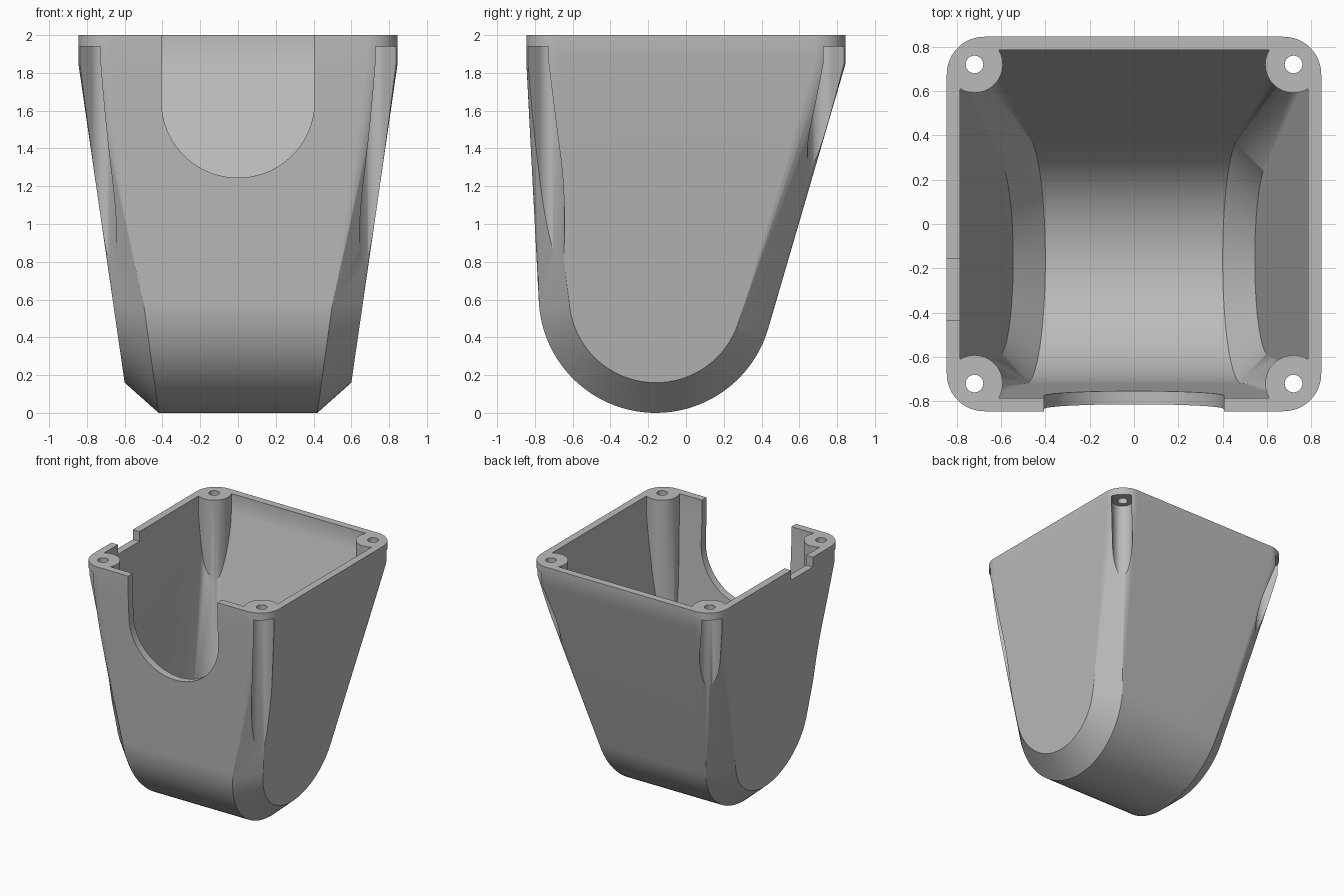
import bpy, bmesh, math
from mathutils import Vector, Matrix

cube = bpy.data.objects.get("Cube")
if cube:
    bpy.data.objects.remove(cube, do_unlink=True)

grey = bpy.data.materials.new("grey_plastic")
grey.use_nodes = True
COLOUR = (0.5, 0.5, 0.5, 1)
grey.diffuse_color = COLOUR
grey.node_tree.nodes["Principled BSDF"].inputs["Base Color"].default_value = COLOUR

CORNERS = [(sx, sy) for sx in (-1, 1) for sy in (-1, 1)]
POST = 0.72                      # screw post position in x and y
ARC_Y, ARC_Z = -0.16, 0.62       # centre of the rounded belly


def finish(bm, name):
    bmesh.ops.recalc_face_normals(bm, faces=bm.faces)
    mesh = bpy.data.meshes.new(name)
    bm.to_mesh(mesh)
    bm.free()
    mesh.materials.append(grey)
    obj = bpy.data.objects.new(name, mesh)
    bpy.context.collection.objects.link(obj)
    return obj


def tub(name, half, corner, belly, side, floor_x, side_x, top):
    """Convex tub: rounded square rim drawn down to a chamfered round belly."""
    pts = []
    for z in (1.85, top):
        for sx, sy in CORNERS:
            for i in range(13):
                a = math.radians(90 * i / 12)
                pts.append((sx * (half - corner + corner * math.cos(a)),
                            sy * (half - corner + corner * math.sin(a)), z))
    rim = half - corner
    # belly edge, then side face edge
    for r, x_low, x_high in ((belly, floor_x, rim), (side, side_x, half)):
        z_low = ARC_Z - r
        for i in range(45):
            a = math.radians(183 - 167 * i / 44 + 0)
            a = math.radians(183 + (344 - 183) * i / 44)
            y, z = ARC_Y + r * math.cos(a), ARC_Z + r * math.sin(a)
            x = x_low + (x_high - x_low) * (z - z_low) / (1.85 - z_low)
            pts += [(x, y, z), (-x, y, z)]
    bm = bmesh.new()
    for p in pts:
        bm.verts.new(p)
    hull = bmesh.ops.convex_hull(bm, input=bm.verts)
    unused = [v for v in bm.verts if not v.link_faces]
    bmesh.ops.delete(bm, geom=unused, context='VERTS')
    bmesh.ops.dissolve_limit(bm, angle_limit=0.008, verts=bm.verts, edges=bm.edges)
    bmesh.ops.triangulate(bm, faces=bm.faces)
    return finish(bm, name)


def prism(name, outline, depth, matrix):
    """Extrude a flat outline along its local z."""
    bm = bmesh.new()
    face = bm.faces.new([bm.verts.new((x, y, 0)) for x, y in outline])
    ext = bmesh.ops.extrude_face_region(bm, geom=[face])
    moved = [v for v in ext["geom"] if isinstance(v, bmesh.types.BMVert)]
    bmesh.ops.translate(bm, verts=moved, vec=(0, 0, depth))
    bmesh.ops.transform(bm, matrix=matrix, verts=bm.verts)
    return finish(bm, name)


def arc(r, start, end, n):
    steps = [math.radians(start + (end - start) * i / n) for i in range(n + 1)]
    return [(r * math.cos(a), r * math.sin(a)) for a in steps]


def subtract(target, cutters):
    for c in cutters:
        mod = target.modifiers.new("cut", 'BOOLEAN')
        mod.operation, mod.solver, mod.object = 'DIFFERENCE', 'EXACT', c
    bpy.context.view_layer.update()
    dg = bpy.context.evaluated_depsgraph_get()
    mesh = bpy.data.meshes.new_from_object(target.evaluated_get(dg))
    target.modifiers.clear()
    target.data = mesh
    for c in cutters:
        bpy.data.objects.remove(c, do_unlink=True)


# Outer body and hollow
housing = tub("housing", 0.845, 0.17, 0.62, 0.46, 0.42, 0.60, 2.0)
cavity = tub("cavity", 0.785, 0.11, 0.56, 0.43, 0.40, 0.545, 2.1)

# Corner posts stay solid inside the hollow
circle = arc(0.128, 0, 360, 48)[:-1]
subtract(cavity, [prism("post", circle, 2.6,
                        Matrix.Translation((sx * POST, sy * POST, -0.2)))
                  for sx, sy in CORNERS])

cutters = [cavity]
# Screw holes and the open channels beneath them
for sx, sy in CORNERS:
    at = Matrix.Translation((sx * POST, sy * POST, 0))
    cutters.append(prism("screw_hole", arc(0.04, 0, 360, 24)[:-1], 0.4,
                         at @ Matrix.Translation((0, 0, 1.8))))
    w = 0.077
    slot = arc(w, 90, 270, 24) + [(0.4, -w), (0.4, w)]
    turn = Matrix.Rotation(math.atan2(sy, sx), 4, 'Z')
    cutters.append(prism("screw_channel", slot, 2.04,
                         at @ Matrix.Translation((0, 0, -0.1)) @ turn))

# Front U opening
u_shape = arc(0.405, 180, 360, 48) + [(0.405, 0.6), (-0.405, 0.6)]
cutters.append(prism("front_opening", u_shape, 0.5,
                     Matrix.Translation((0, -0.5, 1.65))
                     @ Matrix.Rotation(math.pi / 2, 4, 'X')))

# Small rim notch on one side
notch = [(-1, -0.435), (-0.7, -0.435), (-0.7, -0.155), (-1, -0.155)]
cutters.append(prism("rim_notch", notch, 0.3, Matrix.Translation((0, 0, 1.92))))

subtract(housing, cutters)

# Clean flat faces, then smooth shading with sharp edges kept
bm = bmesh.new()
bm.from_mesh(housing.data)
bmesh.ops.remove_doubles(bm, verts=bm.verts, dist=0.0003)
bmesh.ops.dissolve_limit(bm, angle_limit=0.008, verts=bm.verts, edges=bm.edges)
bm.to_mesh(housing.data)
bm.free()
bpy.ops.object.select_all(action='DESELECT')
housing.select_set(True)
bpy.context.view_layer.objects.active = housing
bpy.ops.object.shade_smooth_by_angle(angle=math.radians(28))
weighted = housing.modifiers.new("even_shading", 'WEIGHTED_NORMAL')
weighted.keep_sharp = True
